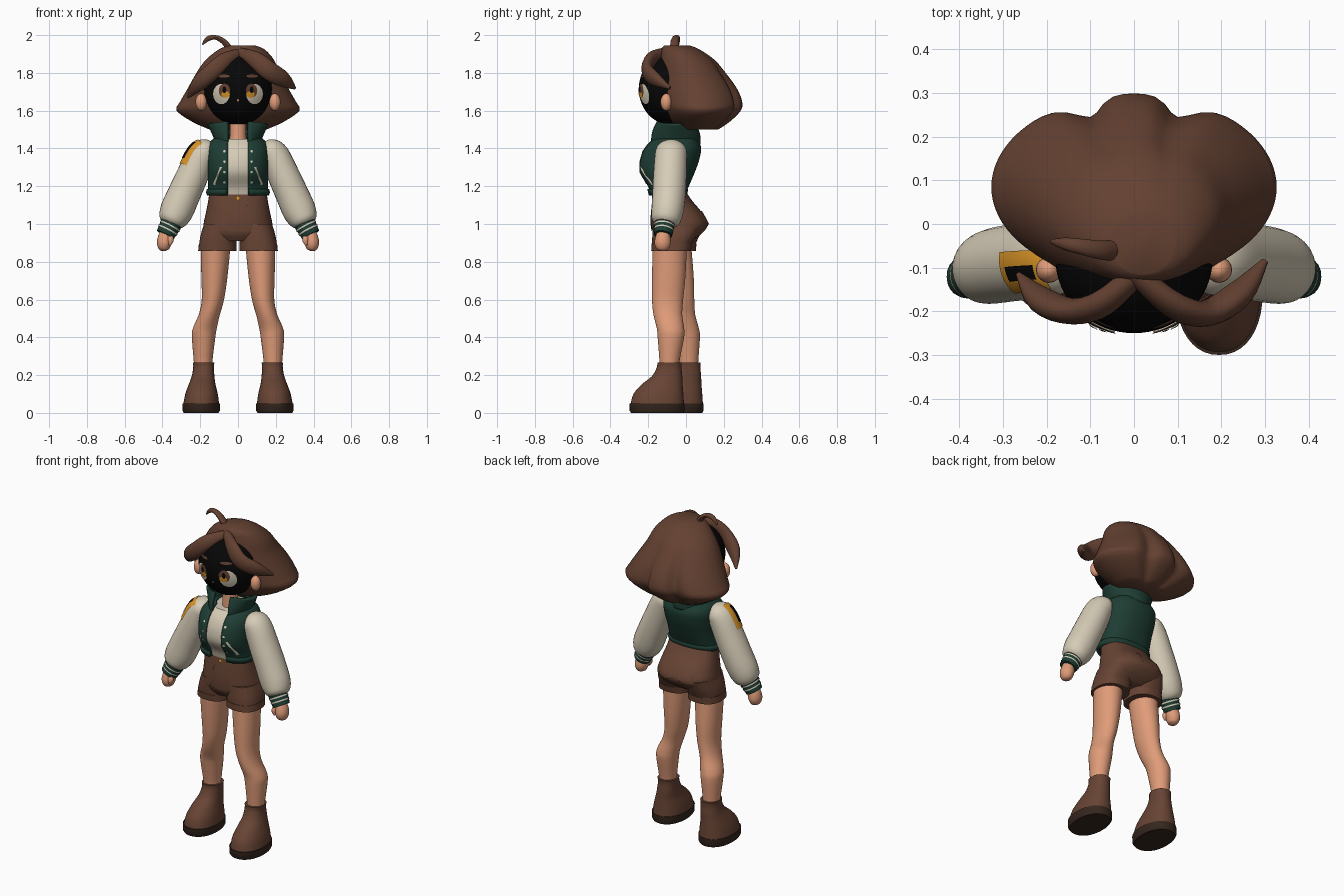
import bpy, bmesh, math
from mathutils import Vector

if "Cube" in bpy.data.objects:
    bpy.data.objects.remove(bpy.data.objects["Cube"])


def material(name, *rgb):
    m = bpy.data.materials.new(name)
    m.use_nodes = True
    m.diffuse_color = (*rgb, 1)
    m.node_tree.nodes["Principled BSDF"].inputs["Base Color"].default_value = (*rgb, 1)
    return m


HAIR = material("hair_brown", .125, .052, .031)
CLOTH = material("cloth_brown", .135, .057, .034)
SKIN = material("skin", .74, .33, .19)
CREAM = material("cream", .67, .6, .47)
GREEN = material("dark_green", .013, .047, .034)
SOLE = material("sole_brown", .036, .02, .013)
GOLD = material("gold", .7, .3, .02)
BLACK = material("black", .002, .002, .002)


def finish(name, bm, mat, thick=0, angle=40):
    bmesh.ops.recalc_face_normals(bm, faces=bm.faces)
    me = bpy.data.meshes.new(name)
    bm.to_mesh(me)
    bm.free()
    me.materials.append(mat)
    me.polygons.foreach_set("use_smooth", [True] * len(me.polygons))
    me.set_sharp_from_angle(angle=math.radians(angle))
    ob = bpy.data.objects.new(name, me)
    bpy.context.scene.collection.objects.link(ob)
    if thick:
        ob.modifiers.new("thickness", "SOLIDIFY").thickness = thick
    return ob


def smooth(rows, k=4):
    """Catmull-Rom resampling of a list of equal tuples."""
    out = []
    for i in range(len(rows) - 1):
        a, b, c, d = rows[max(i - 1, 0)], rows[i], rows[i + 1], rows[min(i + 2, len(rows) - 1)]
        for j in range(k):
            t = j / k
            out.append(tuple(q + t / 2 * (r - p + t * (2 * p - 5 * q + 4 * r - s + t * (3 * (q - r) + s - p)))
                             for p, q, r, s in zip(a, b, c, d)))
    return out + [rows[-1]]


def skin_rings(name, rings, mat, closed=True, thick=0, angle=40):
    bm = bmesh.new()
    vs = [[bm.verts.new(p) for p in ring] for ring in rings]
    n = len(vs[0])
    for a, b in zip(vs, vs[1:]):
        for i in range(n if closed else n - 1):
            j = (i + 1) % n
            bm.faces.new((a[i], a[j], b[j], b[i]))
    if closed:
        bm.faces.new(vs[0])
        bm.faces.new(vs[-1])
    return finish(name, bm, mat, thick, angle)


def power(v, e):
    return math.copysign(abs(v) ** e, v)


def loft(name, rows, mat, n=2, gap=0, seg=40, thick=0, shape=None, angle=40):
    """Stack of horizontal rings: z, half width, front y, back y, centre x."""
    rings = []
    for z, w, f, b, cx in rows:
        a0 = math.asin((gap / w) ** (n / 2)) if gap else 0
        count = seg + 1 if gap else seg
        ring = []
        for i in range(count):
            a = a0 + (2 * math.pi - 2 * a0) * i / seg
            k = shape(a, z) if shape else 1
            ring.append((cx + k * w * power(math.sin(a), 2 / n),
                         (f + b) / 2 - k * (b - f) / 2 * power(math.cos(a), 2 / n), z))
        rings.append(ring)
    return skin_rings(name, rings, mat, not gap, thick, angle)


def tube(name, rows, mat, seg=20, arc=None, lift=0):
    """Elliptical tube along a path: x, y, z, width, depth."""
    pts = [Vector(r[:3]) for r in rows]
    rings = []
    for i, r in enumerate(rows):
        t = (pts[min(i + 1, len(pts) - 1)] - pts[max(i - 1, 0)]).normalized()
        side = t.cross(Vector((0, 1, 0))).normalized()
        deep = side.cross(t)
        lo, hi = arc or (0, 360)
        angs = [math.radians(lo + (hi - lo) * j / seg) for j in range(seg + bool(arc))]
        rings.append([pts[i] + side * (r[3] + lift) * math.cos(a) + deep * (r[4] + lift) * math.sin(a)
                      for a in angs])
    return skin_rings(name, rings, mat, not arc)


def surface_y(rows, x, z, n, back):
    rows = sorted(rows)
    lo, hi = next(((a, b) for a, b in zip(rows, rows[1:]) if a[0] <= z <= b[0]), rows[-2:])
    t = (z - lo[0]) / (hi[0] - lo[0])
    _, w, f, b, cx = (p + t * (q - p) for p, q in zip(lo, hi))
    d = max(0, 1 - abs((x - cx) / w) ** n) ** (1 / n) * (b - f) / 2
    return (f + b) / 2 + (d if back else -d)


def decal(name, outline, rows, mat, n=2, lift=.005, back=False):
    """Thin plate hugging the front or back of a loft."""
    cx, cz = (sum(p[i] for p in outline) / len(outline) for i in (0, 1))
    rings = []
    for s in (1, .7, .4, .05):
        flat = [(cx + s * (x - cx), cz + s * (z - cz)) for x, z in outline]
        rings.append([(x, surface_y(rows, x, z, n, back) + (lift if back else -lift), z) for x, z in flat])
    bm = bmesh.new()
    vs = [[bm.verts.new(p) for p in r] for r in rings]
    for a, b in zip(vs, vs[1:]):
        for i in range(len(a)):
            j = (i + 1) % len(a)
            f = bm.faces.new((a[i], a[j], b[j], b[i]))
    bm.faces.new(vs[-1])
    finish(name, bm, mat)


def oval(cx, cz, rx, rz, n=20):
    return [(cx + rx * math.cos(math.tau * i / n), cz + rz * math.sin(math.tau * i / n)) for i in range(n)]


def ball(name, loc, size, mat):
    bm = bmesh.new()
    bmesh.ops.create_uvsphere(bm, u_segments=16, v_segments=10, radius=1)
    bmesh.ops.scale(bm, vec=size, verts=bm.verts)
    bmesh.ops.translate(bm, vec=loc, verts=bm.verts)
    finish(name, bm, mat)


# Head and neck
head = []
for i in range(25):
    a = math.pi * (i + .15) / 24.3
    r = math.sin(a)
    head.append((1.715 - .19 * math.cos(a), .18 * r, -.08 - .17 * r, -.08 + .17 * r, 0))
loft("head", head, BLACK, seg=64)
loft("neck", [(1.4, .05, -.13, -.02, 0), (1.47, .043, -.12, -.03, 0), (1.57, .043, -.12, -.03, 0)], SKIN)
decal("nose", oval(0, 1.655, .006, .006), head, SKIN)

# Hair shell with grooves between the back locks
hair = smooth([(1.945, .07, -.115, .02, .02), (1.925, .12, -.13, .07, .02), (1.87, .18, -.14, .15, .01),
               (1.8, .22, -.15, .21, 0), (1.72, .265, -.15, .268, 0), (1.65, .305, -.14, .297, 0),
               (1.6, .325, -.12, .29, 0), (1.54, .24, -.08, .23, 0), (1.5, .15, -.03, .17, 0)], 3)


def grooves(a, z):
    off = abs(math.degrees(a) - 180)
    depth = .19 * min(1, max(0, (1.92 - z) / .25))
    return 1 - depth * math.exp(-((off - 22) / 9) ** 2)


loft("hair_shell", hair, HAIR, seg=80, shape=grooves, angle=50)
tube("right_fringe", smooth([(.01, -.11, 1.905, .025, .025), (-.07, -.18, 1.865, .042, .03),
                             (-.14, -.2, 1.805, .045, .03), (-.21, -.175, 1.74, .04, .03),
                             (-.265, -.115, 1.67, .006, .006)]), HAIR)
tube("left_fringe", smooth([(0, -.11, 1.91, .025, .025), (.09, -.185, 1.87, .045, .03),
                            (.165, -.205, 1.81, .05, .03), (.24, -.16, 1.765, .042, .03),
                            (.3, -.085, 1.72, .008, .008)]), HAIR)
tube("hair_sprig", smooth([(-.04, -.06, 1.92, .018, .024), (-.075, -.06, 1.965, .015, .022),
                           (-.12, -.052, 1.988, .012, .018), (-.16, -.045, 1.98, .013, .014),
                           (-.188, -.04, 1.95, .004, .005)]), HAIR, seg=12)

# Jacket, shirt and collar
coat = smooth([(1.155, .16, -.19, -.005, 0), (1.2, .158, -.205, .015, 0), (1.27, .16, -.248, .045, 0),
               (1.34, .165, -.248, .07, 0), (1.4, .165, -.225, .08, 0), (1.44, .145, -.19, .065, 0),
               (1.475, .085, -.15, .045, 0)])
shirt = [(z, w - .018, f + .018, b - .018, cx) for z, w, f, b, cx in coat if z < 1.455]
N = 2.4
loft("shirt", shirt, CREAM, n=N)
loft("jacket", coat, GREEN, n=N, gap=.055, thick=.012)
loft("jacket_hem", [(1.15, .163, -.198, .004, 0), (1.168, .169, -.205, .008, 0), (1.185, .165, -.208, .012, 0)],
     GREEN, n=N, gap=.058, thick=.012)
loft("collar", smooth([(1.42, .095, -.19, .06, 0), (1.48, .12, -.175, .055, 0), (1.535, .145, -.145, .03, 0)]),
     GREEN, gap=.05, thick=.018)

# Shorts: seat, fly, button
seat = smooth([(1.17, .152, -.165, 0, 0), (1.12, .158, -.172, .035, 0), (1.06, .17, -.178, .085, 0),
               (1.0, .182, -.18, .115, 0), (.95, .18, -.175, .085, 0), (.91, .13, -.15, .03, 0)])
loft("shorts_seat", seat, CLOTH, n=N)
decal("shorts_fly", [(-.04, 1.1), (.05, 1.1), (.065, .96), (-.065, .96)], seat, CLOTH, n=N, lift=.008)
decal("waist_button", oval(0, 1.138, .011, .011), seat, GOLD, n=N, lift=.008)

leg_rows = smooth([(.9, .08, -.175, .005, .118), (.72, .069, -.18, -.003, .125), (.6, .059, -.18, -.015, .133),
                   (.52, .056, -.172, -.02, .152), (.45, .063, -.155, -.01, .175), (.4, .062, -.15, -.01, .182),
                   (.27, .049, -.14, -.035, .185), (.22, .048, -.138, -.037, .185)])
short_rows = smooth([(1.0, .085, -.172, .085, .095), (.94, .096, -.178, .055, .102), (.895, .098, -.18, .03, .107),
                     (.86, .098, -.18, .02, .109)])
cuff_rows = [(.897, .1, -.183, .034, .107), (.858, .102, -.184, .026, .109)]
boot_rows = smooth([(.04, .096, -.295, -.01, .195), (.1, .086, -.278, -.014, .193), (.15, .071, -.235, -.018, .19),
                    (.195, .06, -.18, -.02, .185), (.24, .055, -.155, -.024, .182), (.268, .057, -.152, -.022, .182)])
sole_rows = [(0, .092, -.29, -.014, .195), (.012, .099, -.299, -.008, .195), (.05, .1, -.3, -.008, .195)]
sleeve = smooth([(.14, -.075, 1.395, .045, .06), (.165, -.077, 1.388, .066, .08), (.195, -.08, 1.36, .078, .085),
                 (.24, -.085, 1.26, .084, .088), (.285, -.09, 1.16, .087, .088), (.325, -.098, 1.07, .088, .085),
                 (.35, -.108, 1.02, .074, .075), (.36, -.112, 1.0, .055, .055)])

for s, side in ((1, "left"), (-1, "right")):
    # The right leg stands a little further back
    def place(rows):
        if s > 0:
            return rows
        return [(z, w, f + d, b + d, -cx) for z, w, f, b, cx in rows
                for d in [.1 - .125 * max(0, z - .27)]]

    def flip(rows):
        return [(s * r[0], *r[1:]) for r in rows]

    # Lower body
    loft(side + "_leg", place(leg_rows), SKIN)
    loft(side + "_shorts_leg", place(short_rows), CLOTH, n=N)
    loft(side + "_shorts_cuff", place(cuff_rows), CLOTH, n=N)
    loft(side + "_boot", place(boot_rows), CLOTH, n=2.2)
    loft(side + "_sole", place(sole_rows), SOLE, n=2.2)
    decal(side + "_back_pocket", flip([(.03, 1.07), (.12, 1.07), (.12, 1.0), (.075, .98), (.03, 1.0)]),
          seat, CLOTH, n=N, lift=.007, back=True)

    # Arm, striped cuff and hand
    tube(side + "_sleeve", flip(sleeve), CREAM, seg=28)
    cuff = [(.348 + .037 * t, -.112 - .01 * t, 1.012 - .07 * t, .058 - .008 * t, .055 - .006 * t)
            for t in [i / 10 for i in range(11)]]
    tube(side + "_cuff", flip(cuff), GREEN)
    for i in (3, 6):
        tube(side + "_cuff_stripe", flip(cuff[i:i + 2]), CREAM, arc=(0, 360), lift=.003)
    tube(side + "_hand", flip(smooth([(.375, -.12, .965, .03, .03), (.385, -.122, .93, .038, .04),
                                      (.391, -.124, .895, .038, .043), (.39, -.124, .866, .026, .03),
                                      (.389, -.124, .857, .006, .008)])), SKIN)
    tube(side + "_thumb", flip(smooth([(.365, -.14, .945, .016, .016), (.357, -.152, .915, .017, .016),
                                       (.362, -.156, .888, .006, .006)])), SKIN, seg=10)

    # Jacket trim
    for z in (1.22, 1.275, 1.33, 1.385):
        decal(side + "_snap", oval(s * .072, z, .007, .007, 8), coat, CREAM, n=N)
    decal(side + "_jacket_pocket", flip([(.083, 1.3), (.096, 1.303), (.133, 1.21), (.12, 1.205)]), coat, CREAM, n=N)

    # Face
    ball(side + "_ear", (s * .195, -.105, 1.645), (.03, .03, .046), SKIN)
    decal(side + "_eye_white", oval(s * .088, 1.688, .044, .054), head, CREAM, lift=.004)
    decal(side + "_iris", oval(s * .072, 1.706, .03, .037), head, HAIR, lift=.006)
    decal(side + "_iris_glow", oval(s * .066, 1.685, .023, .017), head, GOLD, lift=.0075)
    decal(side + "_pupil", oval(s * .072, 1.71, .01, .018), head, BLACK, lift=.009)
    decal(side + "_brow", oval(s * .075, 1.783, .032, .008), head, HAIR, lift=.006)

# Sleeve patch with a dark mark
patch = [(-r[0], *r[1:]) for r in sleeve if 1.27 < r[2] < 1.385]
tube("sleeve_patch", patch, GOLD, seg=10, arc=(168, 235), lift=.005)
tube("sleeve_mark", patch[1:-1], BLACK, seg=5, arc=(190, 212), lift=.008)
